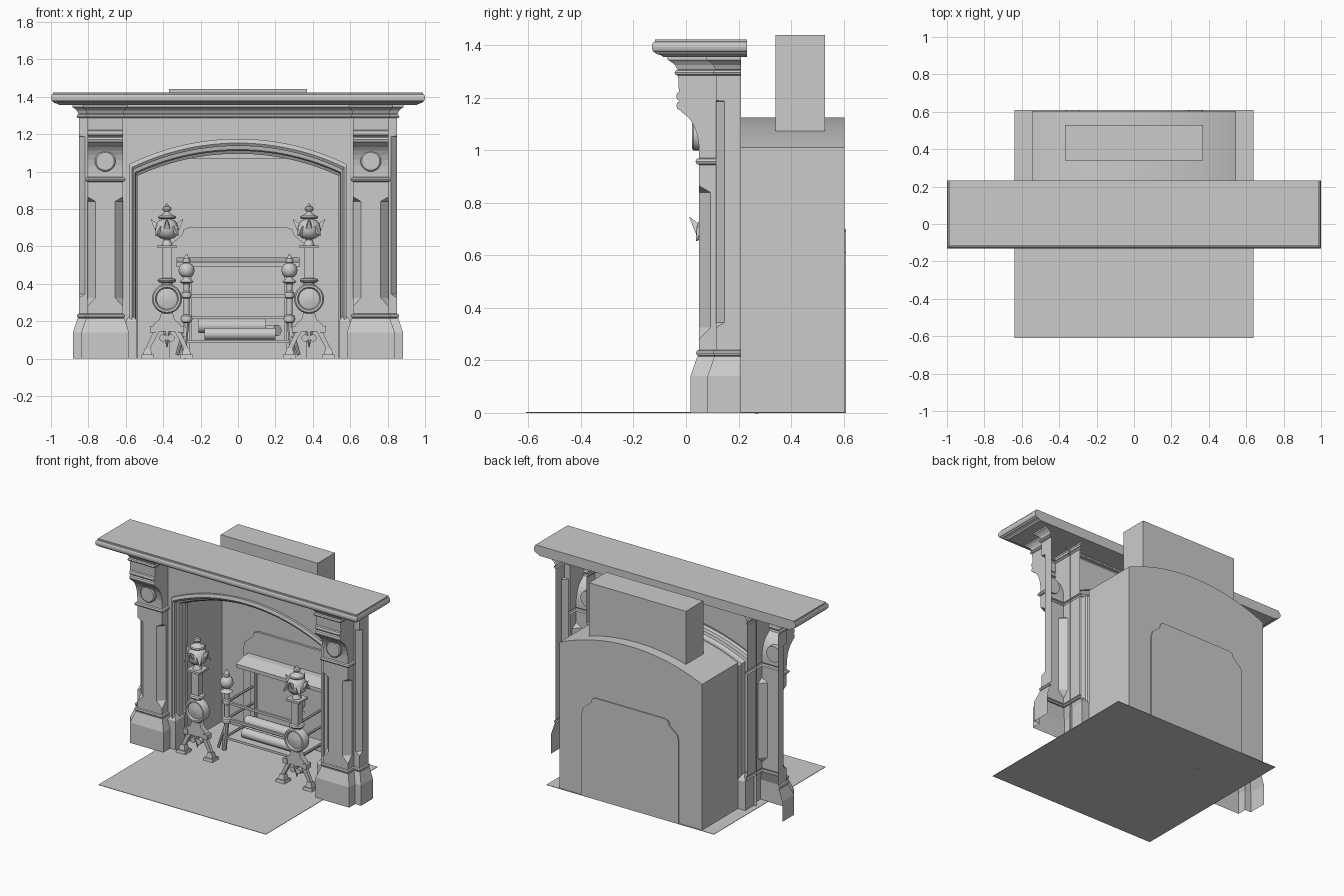
import bpy, bmesh, math
from mathutils import Vector

if "Cube" in bpy.data.objects:
    bpy.data.objects.remove(bpy.data.objects["Cube"])

def loft(bm, rows, closed=False, caps=False):
    vs = [[bm.verts.new(p) for p in r] for r in rows]
    n = len(vs[0])
    for a, b in zip(vs, vs[1:]):
        for i in range(n if closed else n - 1):
            j = (i + 1) % n
            bm.faces.new((a[i], a[j], b[j], b[i]))
    if caps:
        bm.faces.new(vs[0])
        bm.faces.new(vs[-1])

def block(bm, c, size, taper=0.0):
    # box standing on point c, top drawn in by taper
    def ring(z, t):
        a, b = size[0] / 2 - t, size[1] / 2 - t
        return [(c[0] + i * a, c[1] + j * b, z) for i, j in ((-1, -1), (1, -1), (1, 1), (-1, 1))]
    loft(bm, [ring(c[2], 0), ring(c[2] + size[2], taper)], True, True)

def lathe(bm, c, prof, axis='z', n=16):
    rows = []
    for r, h in prof:
        ring = [(r * math.cos(2 * math.pi * i / n), r * math.sin(2 * math.pi * i / n)) for i in range(n)]
        rows.append([(c[0] + u, c[1] + v, c[2] + h) if axis == 'z' else (c[0] + u, c[1] + h, c[2] + v) for u, v in ring])
    loft(bm, rows, True, True)

def rod(bm, p, q, r0, r1=None, n=8):
    p, q = Vector(p), Vector(q)
    rot = (q - p).to_track_quat('Z', 'Y')
    ring = lambda c, r: [c + rot @ Vector((r * math.cos((i + .5) * 2 * math.pi / n),
                                           r * math.sin((i + .5) * 2 * math.pi / n), 0)) for i in range(n)]
    loft(bm, [ring(p, r0), ring(q, r0 if r1 is None else r1)], True, True)

def roll(z0, z1, bulge, base=0.0, n=4):
    # rounded swelling as (offset, height) pairs
    return [(base + bulge * math.sin(math.pi * i / n), z0 + (z1 - z0) * (1 - math.cos(math.pi * i / n)) / 2)
            for i in range(n + 1)]

def done(name, bm, mirror=False, smooth=False):
    bmesh.ops.remove_doubles(bm, verts=bm.verts, dist=1e-5)
    bmesh.ops.recalc_face_normals(bm, faces=bm.faces)
    me = bpy.data.meshes.new(name)
    bm.to_mesh(me)
    bm.free()
    ob = bpy.data.objects.new(name, me)
    bpy.context.collection.objects.link(ob)
    if smooth:
        bpy.ops.object.select_all(action='DESELECT')
        ob.select_set(True)
        bpy.context.view_layer.objects.active = ob
        bpy.ops.object.shade_smooth_by_angle(angle=math.radians(35))
    if mirror:
        ob.modifiers.new("mirror", 'MIRROR').use_mirror_merge = False

def arch(w, zs, zp, y, n=24):
    # legs and a segmental arc
    R = (w * w + (zp - zs) ** 2) / (2 * (zp - zs))
    a = math.asin(w / R)
    arc = [(R * math.sin(t), y, zp - R + R * math.cos(t)) for t in (-a + 2 * a * i / n for i in range(n + 1))]
    return [(-w, y, 0)] + arc + [(w, y, 0)]

# hearth slab
bm = bmesh.new()
block(bm, (0, 0, 0), (1.28, 1.22, .003))
done("hearth", bm)

# firebox shell, open to the front
bm = bmesh.new()
back = arch(.545, 1.01, 1.125, .603)
loft(bm, [[(x, .21, z) for x, y, z in back], back])
bm.faces.new([bm.verts.new(p) for p in back])
done("firebox", bm)

# flue box
bm = bmesh.new()
block(bm, (0, .435, 1.07), (.74, .19, .37))
done("flue", bm)

# cast fireback plate with notched shoulders
half = [(.37, 0), (.37, .57), (.36, .61), (.30, .66), (.29, .69), (.265, .70)]
out = half + [(-x, z) for x, z in reversed(half)]
bm = bmesh.new()
loft(bm, [[(x, y, z) for x, z in out] for y in (.588, .61)], True, True)
done("fireback", bm)

# front panel around the arch, with stepped moulding running inwards
bm = bmesh.new()
edge = arch(.58, 1.04, 1.175, .115)
flat = [(x * .62 / .58, y, 0 if z == 0 else 1.29) for x, y, z in edge]
steps = [(0, .1), (.012, .095), (.02, .105), (.02, .135), (.03, .14), (.034, .155), (.034, .18), (.042, .19), (.042, .215)]
loft(bm, [flat, edge] + [arch(.58 - s, 1.04 - 1.5 * s, 1.175 - 1.9 * s, y) for s, y in steps])
done("arch_front", bm)

# moulding stops at the foot of the arch
bm = bmesh.new()
block(bm, (.57, .15, 0), (.06, .12, .2))
block(bm, (.57, .15, .2), (.06, .12, .04), .025)
done("arch_stop", bm, True)

# pilaster sections: f front, s side spread, c shaft chamfer, ow wing spread, d wing chamfer
def section(z, f=.05, s=0, c=0, ow=0, d=0):
    x0, x1, yw, xe = .615 - s, .805 + s, .115 - ow, .85 + ow
    return [(x, y, z) for x, y in [(x0, .21), (x0, f + c), (x0 + c, f), (x1 - c, f), (x1, f + c),
                                   (x1, yw), (xe - d, yw), (xe, yw + d), (xe, .21)]]
D = .032
rows = [section(z, .05 - o, o, 0, o) for o, z in [(.033, 0), (.033, .14), (.007, .215)] + roll(.216, .24, .012)]
# stop-chamfered shaft
rows += [section(.28), section(.325, c=.043), section(.345, c=.043, d=D), section(.84, c=.043, d=D), section(.865, d=D)]
# capital band
rows += [section(z, .05 - o, o, d=D) for o, z in roll(.945, .97, .014)]
# console bracket: cove, then two rolls
for i in range(7):
    a = math.radians(12 * i)
    rows.append(section(1 + .15 * math.sin(a), .05 - .09 * (1 - math.cos(a)), d=D))
rows += [section(z, -o, d=D) for o, z in roll(1.153, 1.187, .013, .024)]
rows += [section(z, -o) for o, z in roll(1.19, 1.222, .01, .027)]
# cornice break
CORNICE = roll(1.285, 1.307, .014) + [(.004, 1.31), (.012, 1.325), (.028, 1.338), (.04, 1.345), (.04, 1.36)]
rows += [section(z, -.03 - o, o * .6, ow=o * .9) for o, z in CORNICE]
bm = bmesh.new()
loft(bm, [r for r in rows])
done("pilaster", bm, True)

# round boss on each bracket
bm = bmesh.new()
lathe(bm, (.71, 0, 1.055), [(.055, .06), (.055, .028), (.048, .022)], 'y', 24)
done("bracket_boss", bm, True, True)

# cornice moulding between the pilasters
bm = bmesh.new()
loft(bm, [[(-.62, .115 - o, z), (.62, .115 - o, z)] for o, z in CORNICE])
done("cornice", bm)

# mantel shelf with a rounded edge over a small cove
bm = bmesh.new()
prof = [(-.045, 1.355), (-.035, 1.362), (-.015, 1.368)] + roll(1.373, 1.415, .012, -.012, 6) + [(-.012, 1.423)]
loft(bm, [[(-1 - o, -.13 - o, z), (1 + o, -.13 - o, z), (1 + o, .232, z), (-1 - o, .232, z)] for o, z in prof], True, True)
done("mantel_shelf", bm)

# andiron base: splayed feet, scrolls, bracket plate and pendant
X, Y = .38, .1
bm = bmesh.new()
for s in (-1, 1):
    fx = X + s * .104
    block(bm, (fx, Y, 0), (.072, .072, .022), .004)
    block(bm, (fx, Y, .022), (.048, .048, .033), .008)
    rod(bm, (fx, Y, .05), (X + s * .05, Y, .16), .016, .02, 4)
    lathe(bm, (X + s * .022, Y, .11), [(.019, -.02), (.019, .02)], 'y')
    block(bm, (X + s * .075, Y, .14), (.032, .05, .035))
half = [(.085, .145), (.07, .185), (.04, .21), (.03, .245)]
out = half + [(-x, z) for x, z in reversed(half)]
loft(bm, [[(X + x, y, z) for x, z in out] for y in (Y - .02, Y + .02)], True, True)
rod(bm, (X, Y, .145), (X, Y, .06), .022, .003)
done("andiron_base", bm, True, True)

# andiron disc and square column
bm = bmesh.new()
lathe(bm, (X, Y, .32), [(.08, .02), (.08, -.025), (.073, -.035), (.062, -.035), (.056, -.022), (.01, -.032)], 'y', 24)
lathe(bm, (X, Y, 0), [(.03, .39)] + roll(.405, .43, .02, .03))
block(bm, (X, Y, .43), (.052, .052, .16))
block(bm, (X, Y, .59), (.1, .1, .015))
done("andiron_column", bm, True, True)

# andiron urn with pointed leaves and finial
bm = bmesh.new()
lathe(bm, (X, Y, 0), [(.03, .605), (.018, .635)] + roll(.64, .745, .044, .02, 8) + roll(.746, .765, .015, .034)
      + [(.014, .78)] + roll(.785, .815, .014, .01) + [(.004, .828)])
for i in range(8):
    u = Vector((math.cos(math.pi * i / 4), math.sin(math.pi * i / 4), 0))
    tip = .7 + (.045 if i % 2 == 0 else -.045)
    rod(bm, Vector((X, Y, .70)) + u * .052, Vector((X, Y, tip)) + u * .086, .024, .002, 4)
done("andiron_urn", bm, True, True)

# grate posts with small urns, splayed feet and side bars
X, Y = .275, .27
bm = bmesh.new()
prof = roll(.19, .235, .016, .016) + roll(.32, .36, .012, .016) + [(.018, .4), (.04, .41), (.02, .425)]
prof += roll(.435, .51, .028, .015, 6) + roll(.51, .54, .009, .012) + [(.003, .56)]
lathe(bm, (X, Y, 0), prof, n=12)
rod(bm, (X, Y, .2), (X + .02, Y, 0), .016)
rod(bm, (X, Y, .2), (X + .05, Y - .02, .02), .01)
for z in (.10, .22, .335):
    rod(bm, (X, Y, z), (X, .56, z), .009)
block(bm, (X, .565, 0), (.03, .03, .49))
done("grate_post", bm, True, True)

# grate bars, floor and back
bm = bmesh.new()
for z in (.09, .22, .335):
    block(bm, (0, Y, z - .008), (.55, .016, .016))
block(bm, (0, .425, .085), (.55, .29, .01))
block(bm, (0, .572, .09), (.5, .015, .4))
done("grate_bars", bm)

# sloped hood shelf over the grate
bm = bmesh.new()
prof = [(.45, .49), (.45, .515), (.54, .54), (.585, .54), (.585, .49)]
loft(bm, [[(x, y, z) for y, z in prof] for x in (-.33, .33)], True, True)
done("grate_hood", bm)

# logs
bm = bmesh.new()
rod(bm, (-.18, .32, .132), (.20, .32, .132), .032, n=16)
rod(bm, (-.21, .40, .175), (.15, .40, .175), .038, n=16)
rod(bm, (.14, .44, .15), (.21, .36, .15), .03, n=16)
done("logs", bm, smooth=True)
